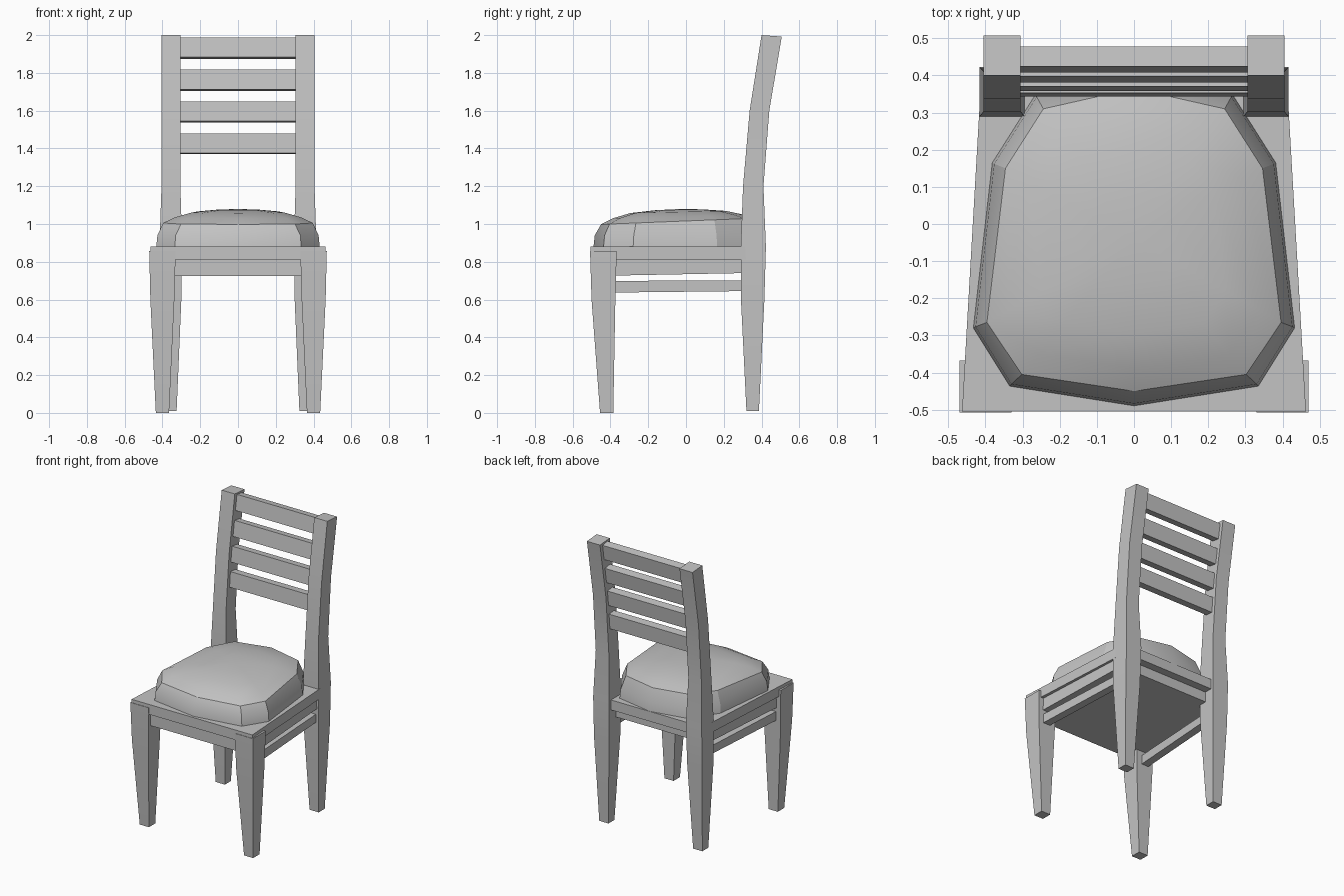
import bpy, bmesh, math
from mathutils import Vector

if "Cube" in bpy.data.objects:
    bpy.data.objects.remove(bpy.data.objects["Cube"])

grey = bpy.data.materials.new("chair grey")
grey.diffuse_color = (0.55, 0.55, 0.55, 1)
grey.use_nodes = True
grey.node_tree.nodes["Principled BSDF"].inputs["Base Color"].default_value = grey.diffuse_color


def loft(name, rings, mirror=False, tip=None):
    """Skin equal-length rings of points; cap the ends, or close on a tip point."""
    bm = bmesh.new()
    loops = [[bm.verts.new(p) for p in r] for r in rings]
    n = len(loops[0])
    for a, b in zip(loops, loops[1:]):
        for i in range(n):
            j = (i + 1) % n
            bm.faces.new((a[i], a[j], b[j], b[i]))
    bm.faces.new(loops[0][::-1])
    if tip:
        t = bm.verts.new(tip)
        for i in range(n):
            bm.faces.new((loops[-1][i], loops[-1][(i + 1) % n], t))
    else:
        bm.faces.new(loops[-1])
    bmesh.ops.recalc_face_normals(bm, faces=bm.faces)
    mesh = bpy.data.meshes.new(name)
    bm.to_mesh(mesh)
    bm.free()
    mesh.materials.append(grey)
    ob = bpy.data.objects.new(name, mesh)
    bpy.context.collection.objects.link(ob)
    if mirror:
        ob.modifiers.new("mirror", 'MIRROR')
    return ob


def smooth(ob):
    bpy.ops.object.select_all(action='DESELECT')
    bpy.context.view_layer.objects.active = ob
    ob.select_set(True)
    bpy.ops.object.shade_smooth_by_angle(angle=math.radians(30))


def rect(z, x0, x1, y0, y1):
    return [(x0, y0, z), (x1, y0, z), (x1, y1, z), (x0, y1, z)]


# front legs, tapered to the floor
smooth(loft("front_legs", [rect(0, 0.365, 0.435, -0.455, -0.385),
                           rect(0.6, 0.337, 0.464, -0.5, -0.374),
                           rect(0.857, 0.33, 0.47, -0.508, -0.367)], mirror=True))

# back legs running up into the leaning posts
POST = [(0.01, 0.325, 0.395, 0.32, 0.386), (0.6, 0.3, 0.415, 0.291, 0.415),
        (0.88, 0.295, 0.416, 0.29, 0.423), (1.2, 0.305, 0.405, 0.302, 0.41),
        (1.6, 0.305, 0.405, 0.337, 0.441), (2.0, 0.305, 0.405, 0.4, 0.507)]
post_rings = [rect(*p) for p in POST]
post_rings[-1][2] = (0.405, 0.507, 1.992)
post_rings[-1][3] = (0.305, 0.507, 1.992)
smooth(loft("back_legs_and_posts", post_rings, mirror=True))


def post_front(z):
    for a, b in zip(POST, POST[1:]):
        if z <= b[0]:
            return a[3] + (b[3] - a[3]) * (z - a[0]) / (b[0] - a[0])
    return POST[-1][3]


# back slats, tilted with the posts
for i, z0 in enumerate((1.375, 1.544, 1.713, 1.883)):
    lo = Vector((0, post_front(z0) + 0.026, z0))
    hi = Vector((0, post_front(z0 + 0.105) + 0.026, z0 + 0.105))
    up = (hi - lo).normalized()
    depth = Vector((0, up.z, -up.y)) * 0.055
    prof = [lo, lo + depth, hi + depth, hi]
    loft(f"back_slat_{i + 1}", [[(x, p.y, p.z) for p in prof] for x in (-0.32, 0.32)])

# trapezoid seat board
loft("seat_board", [[(-0.463, -0.505, z), (0.463, -0.505, z),
                     (0.411, 0.4, z), (-0.411, 0.4, z)] for z in (0.811, 0.88)])

# solid seat frame under the board, set in from its edges
loft("seat_frame", [[(-0.44, -0.485, f), (0.44, -0.485, f), (0.398, 0.345, b), (-0.398, 0.345, b)]
                    for f, b in ((0.725, 0.741), (0.812, 0.814))])

# side stretchers following the taper of the seat
ends = ((0.405, -0.4, 0.637, 0.699), (0.365, 0.32, 0.645, 0.701))
loft("side_stretchers", [[(x - 0.027, y, a), (x + 0.027, y, a), (x + 0.027, y, b), (x - 0.027, y, b)]
                         for x, y, a, b in ends], mirror=True)

# cushion: ten-sided outline, bulging side, tilted rim, domed top
half_out = [(0, -0.49), (0.335, -0.437), (0.433, -0.28), (0.382, 0.165), (0.266, 0.348), (0, 0.4)]
half_rim = [(0, -0.45), (0.302, -0.405), (0.396, -0.265), (0.346, 0.15), (0.244, 0.31), (0, 0.365)]


def full(half):
    return half + [(-x, y) for x, y in half[-2:0:-1]]


def scaled(s, z, tilt):
    return [(x * s, (y + 0.04) * s - 0.04, z + tilt * (y + 0.45)) for x, y in full(half_rim)]


out = full(half_out)
rings = [[(x, y, 0.875) for x, y in out],
         [(x * 0.985, (y + 0.04) * 0.985 - 0.04, 0.94) for x, y in out],
         scaled(1, 0.998, 0.04),
         scaled(0.85, 1.03, 0.024),
         scaled(0.62, 1.058, 0.014),
         scaled(0.3, 1.073, 0.006)]
cushion = loft("seat_cushion", rings, tip=(0, -0.04, 1.079))
smooth(cushion)
# crisp rim, and crisp corners below it (front and back middles stay soft)
for e in cushion.data.edges:
    a, b = sorted(v // 10 for v in e.vertices)
    corner = e.vertices[0] % 10 not in (0, 5)
    if a == b == 2 or (b == a + 1 <= 2 and corner):
        e.use_edge_sharp = True
